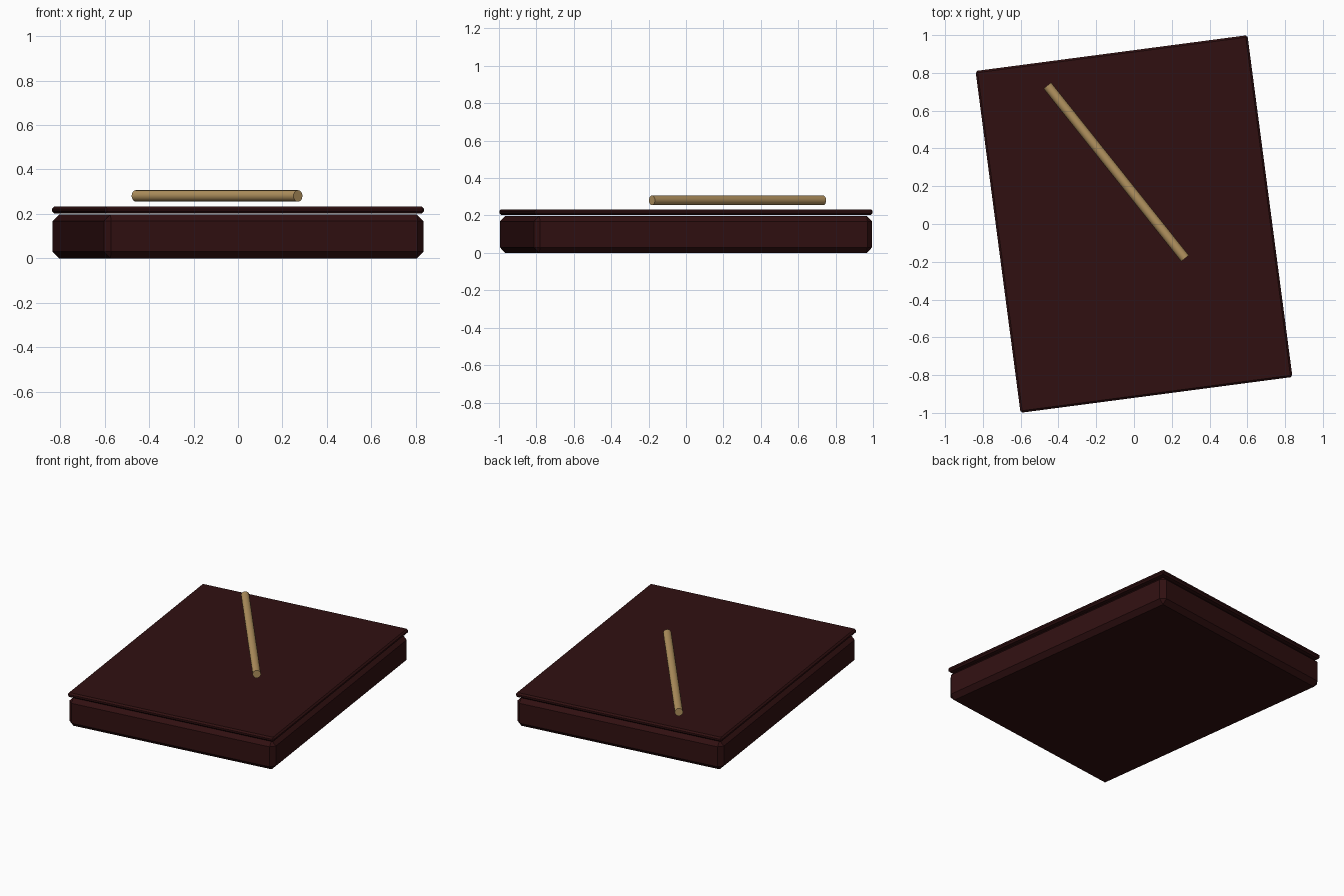
import bpy, math
from mathutils import Vector

if "Cube" in bpy.data.objects:
    bpy.data.objects.remove(bpy.data.objects["Cube"])

def material(name, rgb):
    m = bpy.data.materials.new(name)
    m.diffuse_color = (*rgb, 1)
    m.use_nodes = True
    m.node_tree.nodes["Principled BSDF"].inputs["Base Color"].default_value = m.diffuse_color
    return m

dark_red = material("dark red", (0.030, 0.0050, 0.0055))
tan = material("tan", (0.45, 0.29, 0.115))

TURN = math.radians(7.5)

def slab(name, size, z0, z1, bevel):
    """Chamfered box turned about z."""
    bpy.ops.mesh.primitive_cube_add(size=1, location=(0, 0, (z0 + z1) / 2))
    o = bpy.context.object
    o.name = name
    o.scale = (size[0], size[1], z1 - z0)
    bpy.ops.object.transform_apply(location=False, rotation=False, scale=True)
    o.rotation_euler.z = TURN
    b = o.modifiers.new("chamfer", 'BEVEL')
    b.width = bevel
    b.segments = 1
    o.data.materials.append(dark_red)
    return o

# Thick body and thin cover plate
slab("book_body", (1.452, 1.825), 0.0, 0.197, 0.03)
slab("book_cover", (1.452, 1.825), 0.202, 0.233, 0.01)

# Round stick hovering over the cover
a, b = Vector((-0.459, 0.733, 0.281)), Vector((0.27, -0.182, 0.281))
bpy.ops.mesh.primitive_cylinder_add(vertices=16, radius=0.026, depth=(b - a).length,
                                    location=(a + b) / 2)
stick = bpy.context.object
stick.name = "stick"
stick.rotation_euler = (b - a).to_track_quat('Z', 'Y').to_euler()
stick.data.materials.append(tan)
bpy.ops.object.shade_smooth_by_angle(angle=math.radians(35))
